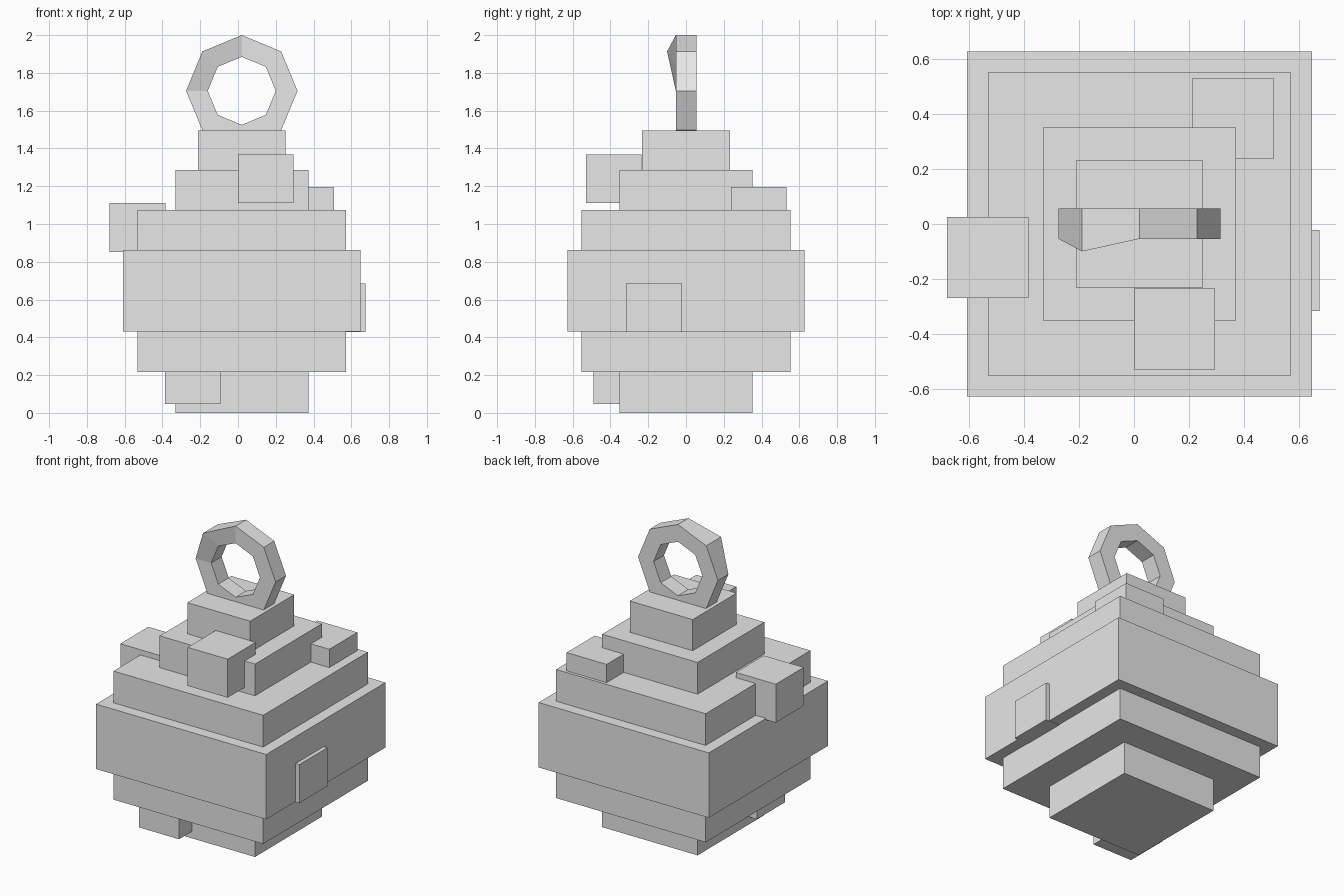
import bpy, bmesh, math

if "Cube" in bpy.data.objects:
    bpy.data.objects.remove(bpy.data.objects["Cube"])

grey = bpy.data.materials.new("plain grey")
grey.diffuse_color = (0.8, 0.8, 0.8, 1)
grey.use_nodes = True
grey.node_tree.nodes["Principled BSDF"].inputs["Base Color"].default_value = grey.diffuse_color


def finish(name, bm):
    bmesh.ops.recalc_face_normals(bm, faces=bm.faces)
    mesh = bpy.data.meshes.new(name)
    bm.to_mesh(mesh)
    bm.free()
    mesh.materials.append(grey)
    ob = bpy.data.objects.new(name, mesh)
    bpy.context.collection.objects.link(ob)
    return ob


def box(name, x0, x1, y0, y1, z0, z1):
    bm = bmesh.new()
    bmesh.ops.create_cube(bm, size=1)
    for v in bm.verts:
        v.co = ((x0 + x1) / 2 + v.co.x * (x1 - x0),
                (y0 + y1) / 2 + v.co.y * (y1 - y0),
                (z0 + z1) / 2 + v.co.z * (z1 - z0))
    return finish(name, bm)


# Stacked square tiers of the body: half width, bottom, top
CX = 0.02
tiers = [("base_tier", 0.352, 0.005, 0.217),
         ("lower_tier", 0.552, 0.217, 0.43),
         ("middle_tier", 0.628, 0.43, 0.863),
         ("upper_tier", 0.552, 0.863, 1.075),
         ("shoulder_tier", 0.352, 1.075, 1.287),
         ("neck_tier", 0.232, 1.287, 1.495)]
for name, h, z0, z1 in tiers:
    box(name, CX - h, CX + h, -h, h, 0 if z0 < 0.01 else z0, z1)

# Small blocks stuck on the body: left, front and bottom corner
blocks = [("front_block", 0.0, -0.53, 1.11),
          ("back_right_block", 0.213, 0.237, 0.94),
          ("left_block", -0.68, -0.27, 0.853),
          ("right_block", 0.38, -0.317, 0.427),
          ("bottom_block", -0.387, -0.49, 0.047)]
for name, x, y, z in blocks:
    box(name, x, x + 0.295, y, y + 0.295, z, z + 0.257)

# Eight-sided hanging ring
bm = bmesh.new()
RZ, N = 1.705, 8
rings = []
for i in range(N):
    a = 2 * math.pi * i / N
    section = []
    for r, y in ((0.295, -0.054), (0.295, 0.056), (0.18, 0.056), (0.18, -0.054)):
        section.append(bm.verts.new((CX + r * math.cos(a), y, RZ + r * math.sin(a))))
    rings.append(section)
rings[3][0].co.y = -0.10  # crooked upper left corner
for i in range(N):
    p, q = rings[i], rings[(i + 1) % N]
    for j in range(4):
        k = (j + 1) % 4
        bm.faces.new((p[j], p[k], q[k], q[j]))
finish("hanging_ring", bm)
